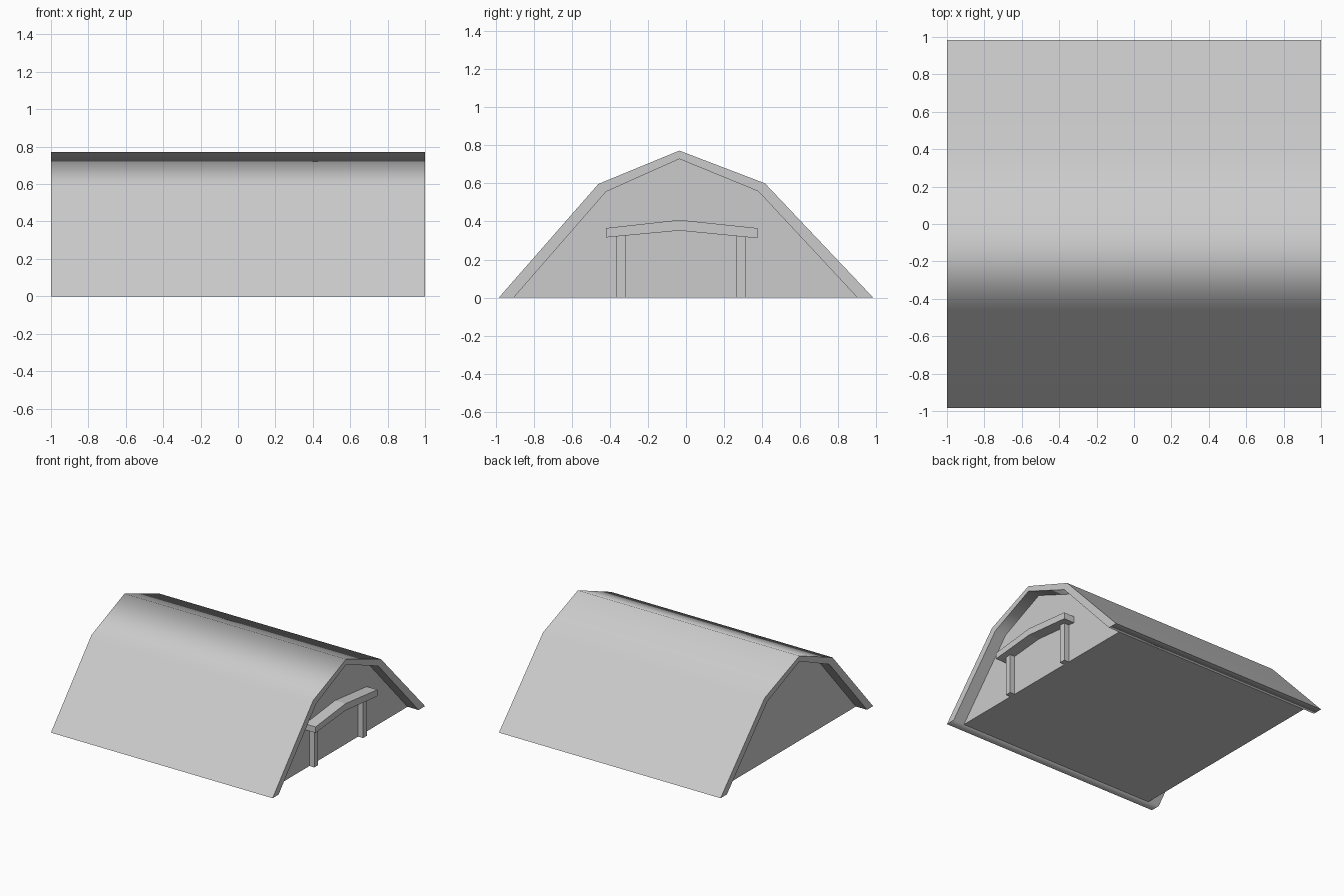
import bpy
import bmesh
from math import radians

if "Cube" in bpy.data.objects:
    bpy.data.objects.remove(bpy.data.objects["Cube"])


def extrude_profile(name, profile, x0, x1):
    """Solid made by sweeping a (y, z) outline along x."""
    bm = bmesh.new()
    face = bm.faces.new([bm.verts.new((x0, y, z)) for y, z in profile])
    swept = bmesh.ops.extrude_face_region(bm, geom=[face], use_keep_orig=True)
    moved = [v for v in swept["geom"] if isinstance(v, bmesh.types.BMVert)]
    bmesh.ops.translate(bm, verts=moved, vec=(x1 - x0, 0, 0))
    bmesh.ops.recalc_face_normals(bm, faces=bm.faces)
    mesh = bpy.data.meshes.new(name)
    bm.to_mesh(mesh)
    bm.free()
    obj = bpy.data.objects.new(name, mesh)
    bpy.context.collection.objects.link(obj)
    return obj


outer = [(-0.983, 0), (-0.46, 0.597), (-0.035, 0.772), (0.415, 0.6), (0.983, 0)]
inner = [(-0.905, 0), (-0.42, 0.556), (-0.035, 0.728), (0.38, 0.558), (0.9, 0)]

# Roof shell, soft across the slopes and crisp at the rims
roof = extrude_profile("roof", outer + inner[::-1], -1, 1)
bpy.context.view_layer.objects.active = roof
roof.select_set(True)
bpy.ops.object.shade_smooth_by_angle(angle=radians(50))
roof.select_set(False)
weighted = roof.modifiers.new("weighted normals", 'WEIGHTED_NORMAL')
weighted.keep_sharp = True
weighted.weight = 80

# Recessed end walls and floor
extrude_profile("end_walls_and_floor", inner, -0.9, 0.9)

# Bent door canopy on the right end
canopy = [(-0.42, 0.365), (-0.035, 0.408), (0.375, 0.365),
          (0.375, 0.312), (-0.035, 0.352), (-0.42, 0.316)]
extrude_profile("door_canopy", canopy, 0.9, 0.995)

# Posts under the canopy, tops cut to its slope
for name, y0, y1, z0, z1 in (("front_post", -0.365, -0.315, 0.322, 0.327),
                             ("back_post", 0.263, 0.315, 0.323, 0.318)):
    extrude_profile(name, [(y0, 0), (y1, 0), (y1, z1), (y0, z0)], 0.9, 0.944)
